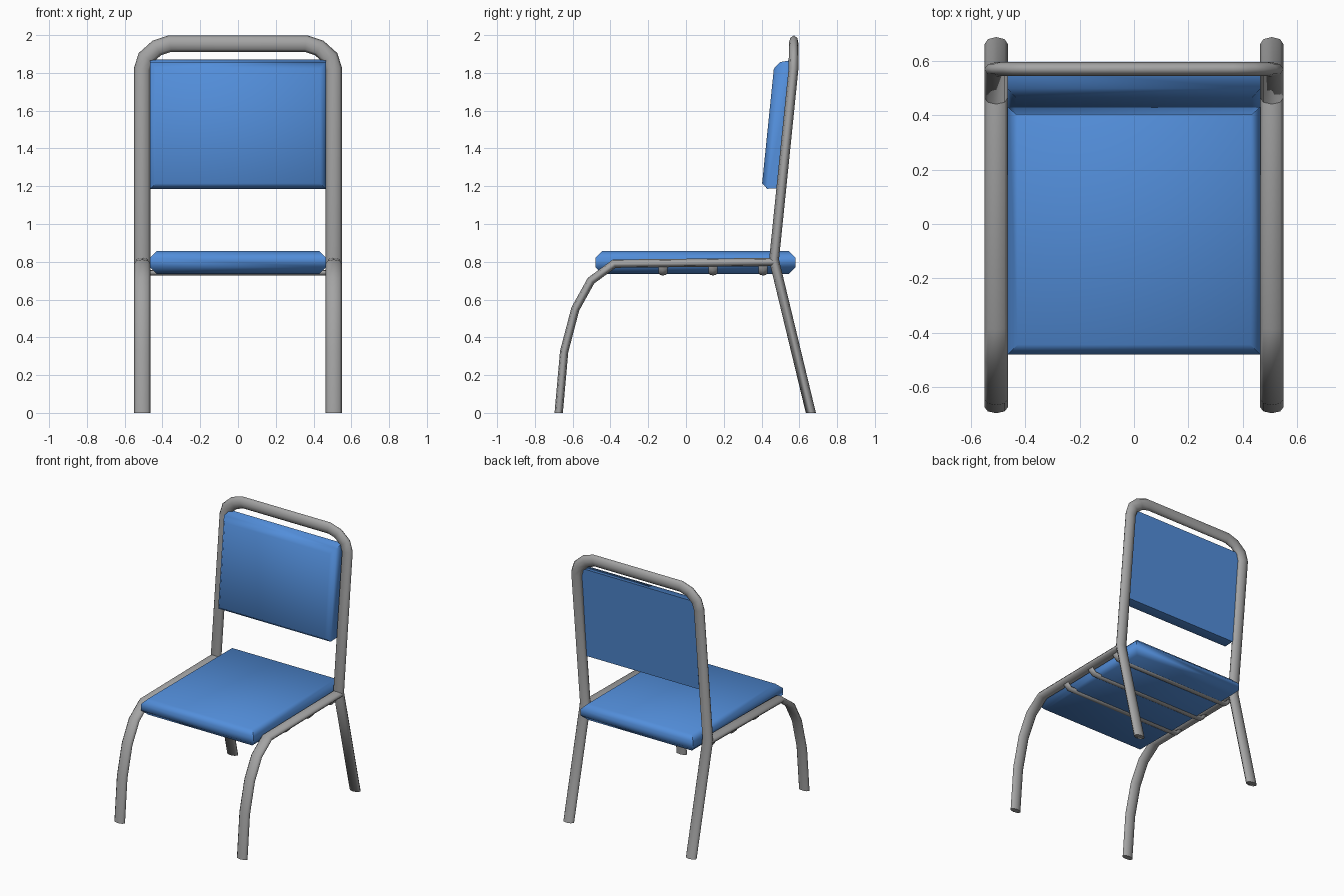
import bpy, bmesh, math
from mathutils import Vector

if "Cube" in bpy.data.objects:
    bpy.data.objects.remove(bpy.data.objects["Cube"])


def material(name, rgb):
    m = bpy.data.materials.new(name)
    m.diffuse_color = (*rgb, 1)
    m.use_nodes = True
    m.node_tree.nodes["Principled BSDF"].inputs["Base Color"].default_value = m.diffuse_color
    return m


GREY = material("grey metal", (0.37, 0.37, 0.37))
BLUE = material("blue padding", (0.085, 0.27, 0.70))


def finish(bm, name, mat, angle):
    bmesh.ops.recalc_face_normals(bm, faces=bm.faces)
    me = bpy.data.meshes.new(name)
    bm.to_mesh(me)
    bm.free()
    me.materials.append(mat)
    ob = bpy.data.objects.new(name, me)
    bpy.context.collection.objects.link(ob)
    bpy.ops.object.select_all(action='DESELECT')
    ob.select_set(True)
    bpy.context.view_layer.objects.active = ob
    bpy.ops.object.shade_smooth_by_angle(angle=math.radians(angle))
    return ob


def snap(d):
    # dominant axis, so that tube ends are cut square to the world
    k = max(range(3), key=lambda i: abs(d[i]))
    return Vector([1.0 if i == k else 0.0 for i in range(3)])


def tube(name, path, side, width, depth, sides=8):
    """Mitred sweep of a flattened tube; width lies along the side vector."""
    pts = [Vector(p) for p in path]
    dirs = [(b - a).normalized() for a, b in zip(pts, pts[1:])]
    u = Vector(side)
    u = (u - dirs[0] * u.dot(dirs[0])).normalized()
    v = dirs[0].cross(u)
    ring = []
    for i in range(sides):
        a = math.tau * i / sides
        ring.append(pts[0] + u * math.cos(a) * width / 2 + v * math.sin(a) * depth / 2)
    bm = bmesh.new()
    prev = None
    for i, p in enumerate(pts):
        d = dirs[max(i - 1, 0)]
        if 0 < i < len(pts) - 1:
            n = (dirs[i - 1] + dirs[i]).normalized()
        else:
            n = snap(d)
        ring = [q + d * ((p - q).dot(n) / d.dot(n)) for q in ring]
        cur = [bm.verts.new(q) for q in ring]
        if prev:
            for k in range(sides):
                j = (k + 1) % sides
                bm.faces.new((prev[k], prev[j], cur[j], cur[k]))
        else:
            bm.faces.new(cur)
        prev = cur
    bm.faces.new(prev)
    return finish(bm, name, GREY, 80)


def cushion(name, quad, half, size, padded):
    """Side outline quad (y, z) extruded across x; the numbered sides get bevelled rims."""
    bm = bmesh.new()
    a, b = [[bm.verts.new((x, y, z)) for y, z in quad] for x in (-half, half)]
    bm.faces.new(a)
    bm.faces.new(b)
    walls = []
    for i in range(4):
        j = (i + 1) % 4
        walls.append(bm.faces.new((a[i], a[j], b[j], b[i])))
    bmesh.ops.recalc_face_normals(bm, faces=bm.faces)
    edges = {e for i in padded for e in walls[i].edges}
    bmesh.ops.bevel(bm, geom=list(edges), offset=size, segments=1,
                    profile=0.5, affect='EDGES')
    return finish(bm, name, BLUE, 60)


# Back frame: rear legs, posts and rounded top bar in one tube
X = 0.507
half = [(X, 0.661, 0), (X, 0.466, 0.81), (X, 0.569, 1.82), (0.488, 0.57, 1.88),
        (0.43, 0.57, 1.932), (0.36, 0.57, 1.955)]
tube("back_frame", half + [(-x, y, z) for x, y, z in reversed(half)],
     (1, 0, 0), 0.087, 0.052)

# Front legs curving into the side rails
leg = [(-0.674, 0), (-0.645, 0.325), (-0.586, 0.55), (-0.503, 0.70),
       (-0.38, 0.79), (0.475, 0.799)]
for s, label in ((-1, "left"), (1, "right")):
    tube("front_leg_and_rail_" + label, [(s * X, y, z) for y, z in leg],
         (1, 0, 0), 0.087, 0.044)

# Cross bars under the seat
for i, y in enumerate((-0.122, 0.143, 0.408)):
    bar = [(0.515, y, 0.775), (0.48, y, 0.742)]
    tube("cross_bar_%d" % (i + 1), bar + [(-x, y, z) for x, y, z in reversed(bar)],
         (0, 1, 0), 0.048, 0.03)

# Seat and backrest padding
cushion("seat", [(-0.48, 0.735), (0.58, 0.735), (0.58, 0.857), (-0.48, 0.857)],
        0.465, 0.036, (0, 2))
cushion("backrest", [(0.40, 1.185), (0.51, 1.19), (0.572, 1.87), (0.468, 1.852)],
        0.465, 0.03, (3,))
